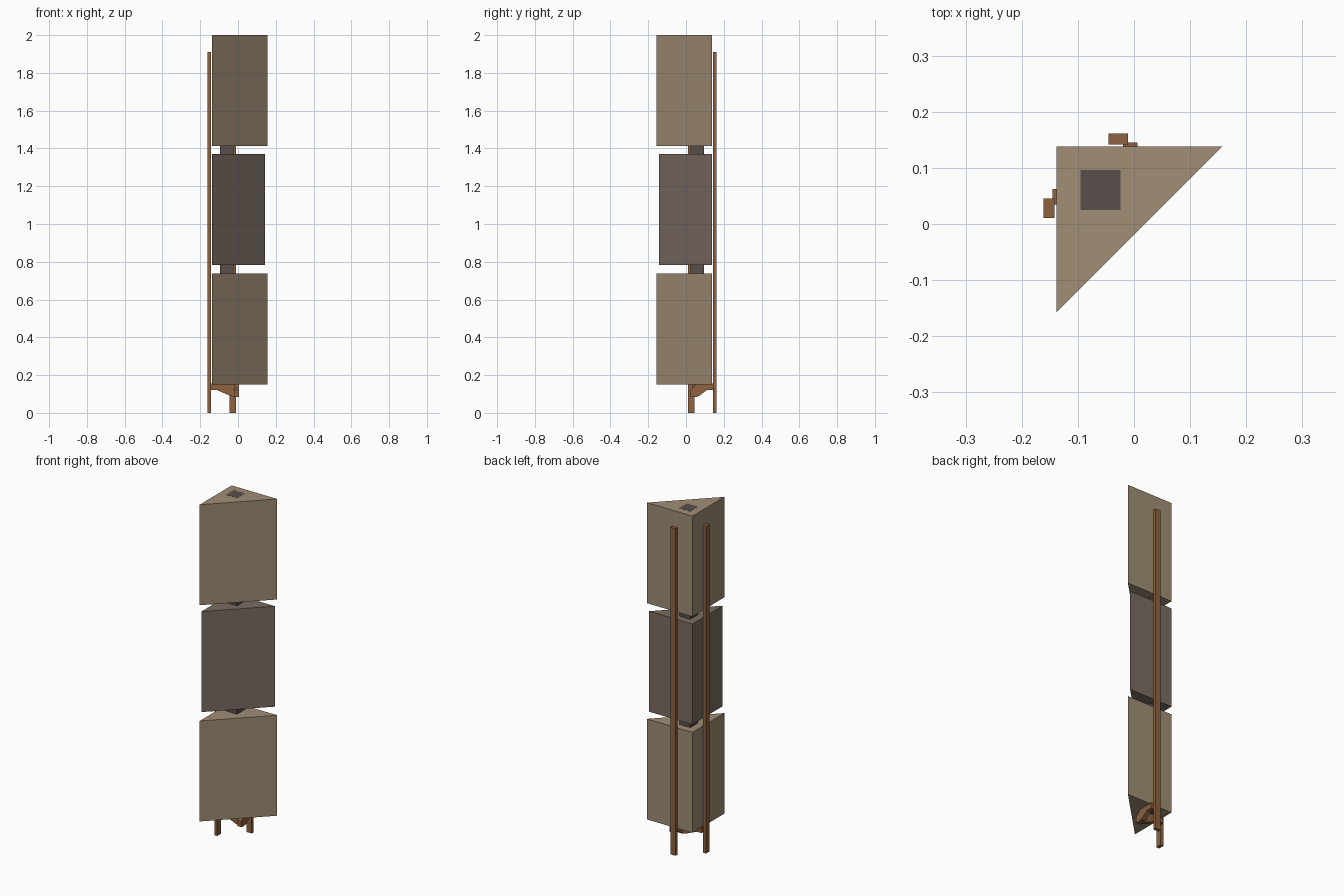
import bpy, bmesh

if "Cube" in bpy.data.objects:
    bpy.data.objects.remove(bpy.data.objects["Cube"])


def material(name, rgb):
    # sRGB 0-255 to linear
    lin = [((c / 255 + 0.055) / 1.055) ** 2.4 for c in rgb] + [1]
    m = bpy.data.materials.new(name)
    m.use_nodes = True
    m.diffuse_color = lin
    m.node_tree.nodes["Principled BSDF"].inputs["Base Color"].default_value = lin
    return m


tan = material("tan", (160, 142, 116))
grey_brown = material("grey brown", (122, 109, 99))
dark = material("dark brown", (88, 79, 74))
wood = material("wood", (142, 98, 65))


def extrude(name, points, offset, mat):
    """Extrude a closed 3D outline along an offset vector."""
    bm = bmesh.new()
    face = bm.faces.new([bm.verts.new(p) for p in points])
    new = bmesh.ops.extrude_face_region(bm, geom=[face])["geom"]
    bmesh.ops.translate(bm, vec=offset,
                        verts=[v for v in new if isinstance(v, bmesh.types.BMVert)])
    bmesh.ops.recalc_face_normals(bm, faces=bm.faces)
    mesh = bpy.data.meshes.new(name)
    bm.to_mesh(mesh)
    bm.free()
    mesh.materials.append(mat)
    ob = bpy.data.objects.new(name, mesh)
    bpy.context.collection.objects.link(ob)
    return ob


def box(name, x0, x1, y0, y1, z0, z1, mat):
    outline = [(x0, y0, z0), (x1, y0, z0), (x1, y1, z0), (x0, y1, z0)]
    return extrude(name, outline, (0, 0, z1 - z0), mat)


# Three stacked triangular prisms
C = 0.138
for name, z0, z1, tip, mat in (("lower_prism", 0.15, 0.737, 0.157, tan),
                               ("middle_prism", 0.783, 1.37, 0.142, grey_brown),
                               ("upper_prism", 1.413, 2.0, 0.157, tan)):
    extrude(name, [(-C, C, z0), (-C, -tip, z0), (tip, C, z0)], (0, 0, z1 - z0), mat)

# Square core post, its end just showing on top
box("core_post", -0.095, -0.024, 0.025, 0.096, 0.149, 2.0006, dark)

# Two long rails
box("back_rail", -0.045, -0.011, 0.142, 0.161, 0, 1.91, wood)
box("side_rail", -0.161, -0.142, 0.011, 0.045, 0, 1.91, wood)

# Tapered brackets under the lowest prism, one towards each rail
profile = [(-0.145, 0.155), (-0.145, 0.122), (-0.11, 0.12),
           (-0.04, 0.09), (-0.02, 0.085), (0.005, 0.085), (0.005, 0.12), (-0.02, 0.15)]
extrude("side_bracket", [(a, 0.035, z) for a, z in profile], (0, 0.027, 0), wood)
extrude("back_bracket", [(-0.02, -a + 0.03 * (a > -0.1), z) for a, z in profile],
        (0.026, 0, 0), wood)
